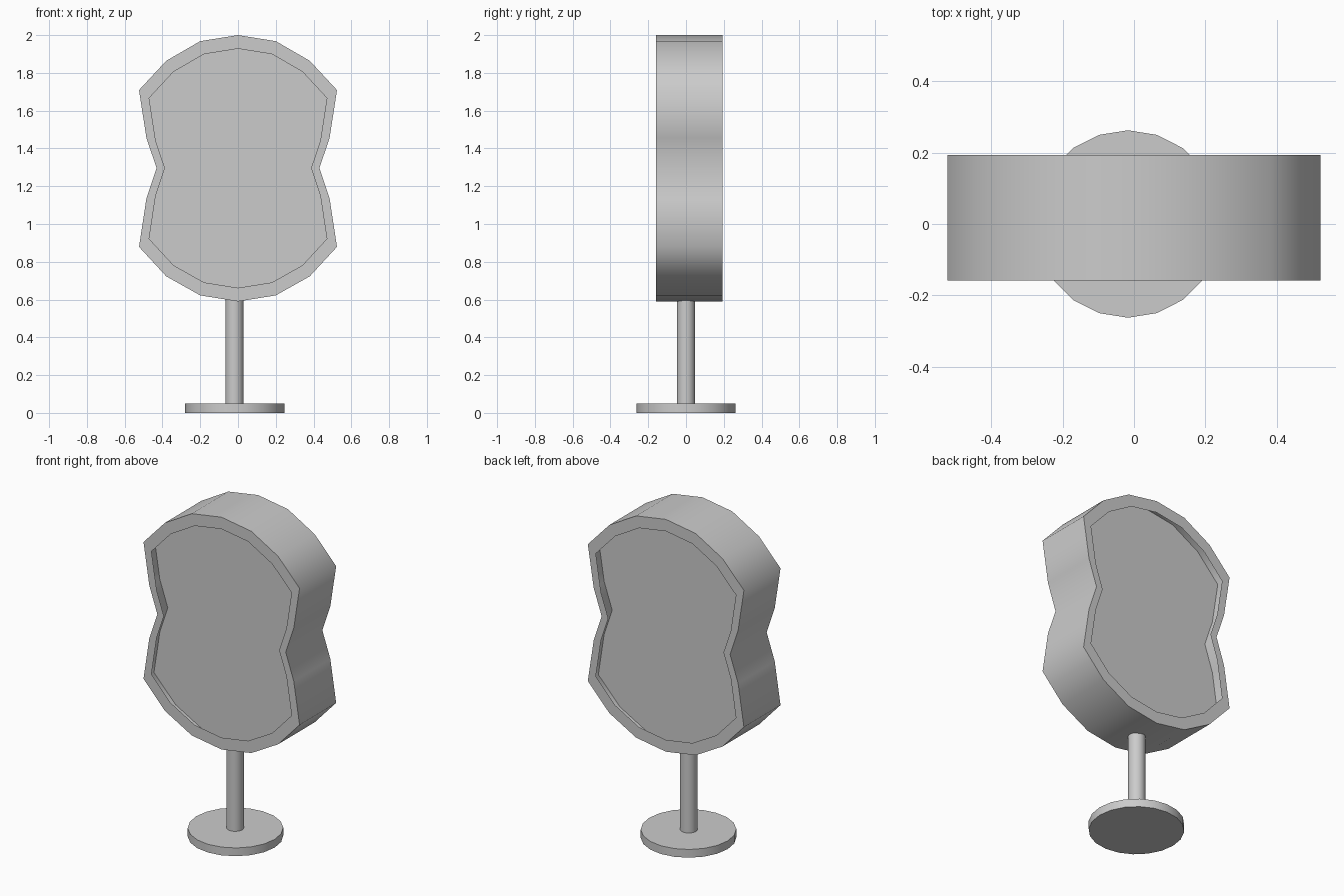
import bpy, bmesh, math

if "Cube" in bpy.data.objects:
    bpy.data.objects.remove(bpy.data.objects["Cube"])

# Half outline (x, z) from top to bottom, mirrored over x = 0
OUTER = [(0, 2.0), (0.2, 1.968), (0.38, 1.864), (0.524, 1.709), (0.485, 1.456), (0.431, 1.296),
         (0.485, 1.135), (0.524, 0.879), (0.38, 0.723), (0.2, 0.622), (0, 0.59)]
MID_Z = 1.295
FRONT, BACK, RECESS = -0.158, 0.193, 0.1


def outline(scale):
    full = OUTER + [(-x, z) for x, z in reversed(OUTER[1:-1])]
    return [(x * scale, MID_Z + (z - MID_Z) * scale) for x, z in full]


def add_loop(bm, scale, y):
    return [bm.verts.new((x, y, z)) for x, z in outline(scale)]


def bridge(bm, a, b):
    for i in range(len(a)):
        j = (i + 1) % len(a)
        bm.faces.new((a[i], a[j], b[j], b[i]))


def add_object(name, bm, angle):
    bmesh.ops.recalc_face_normals(bm, faces=bm.faces)
    mesh = bpy.data.meshes.new(name)
    bm.to_mesh(mesh)
    bm.free()
    obj = bpy.data.objects.new(name, mesh)
    bpy.context.collection.objects.link(obj)
    bpy.ops.object.select_all(action='DESELECT')
    obj.select_set(True)
    bpy.context.view_layer.objects.active = obj
    bpy.ops.object.shade_smooth_by_angle(angle=math.radians(angle))
    return obj


def cylinder(name, radius, z0, z1, x):
    bm = bmesh.new()
    rings = []
    for z in (z0, z1):
        rings.append([bm.verts.new((x + radius * math.sin(i * math.tau / 20),
                                    radius * math.cos(i * math.tau / 20), z)) for i in range(20)])
        bm.faces.new(rings[-1])
    bridge(bm, *rings)
    return add_object(name, bm, 40)


# Sign shell: outer wall with a flat lip on both sides
bm = bmesh.new()
loops = [add_loop(bm, s, y) for s, y in ((0.898, FRONT), (1, FRONT), (1, BACK), (0.898, BACK))]
for a, b in zip(loops, loops[1:]):
    bridge(bm, a, b)
add_object("sign_shell", bm, 60)

# Display panels set back behind the lips, reaching the outer wall
bm = bmesh.new()
panels = [add_loop(bm, 0.999, y) for y in (FRONT + RECESS, BACK - RECESS)]
bm.faces.new(panels[0])
bm.faces.new(reversed(panels[1]))
for face in bm.faces:
    face.normal_update()
    if (face.normal.y > 0) != (face.calc_center_median().y > 0.017):
        face.normal_flip()
mesh = bpy.data.meshes.new("display_panels")
bm.to_mesh(mesh)
bm.free()
bpy.context.collection.objects.link(bpy.data.objects.new("display_panels", mesh))

# Stand
cylinder("pole", 0.048, 0.04, 0.61, -0.019)
cylinder("base_disc", 0.263, 0.0, 0.05, -0.017)
